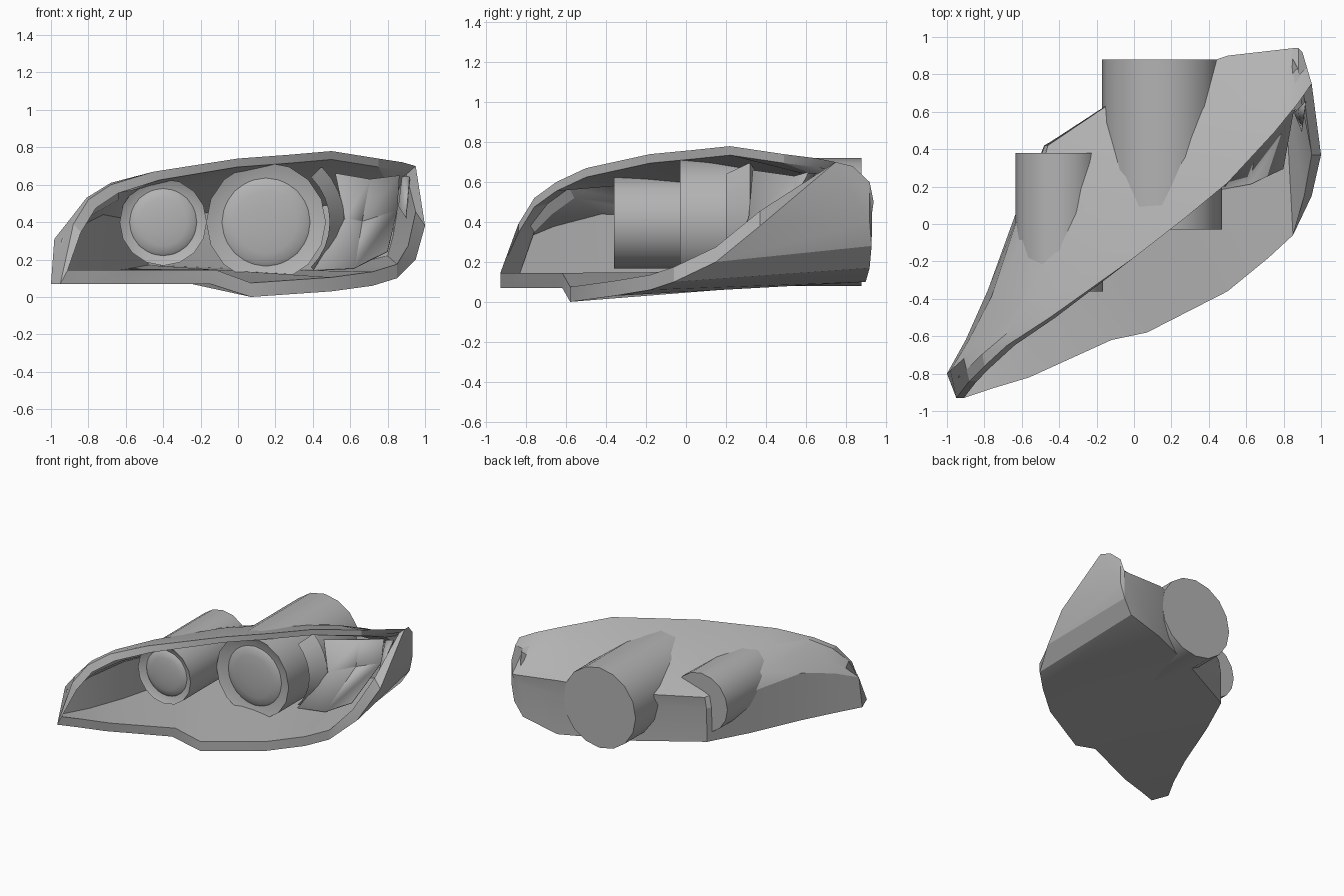
import bpy
import bmesh
from math import cos, sin, pi, radians
from mathutils import Vector

cube = bpy.data.objects.get("Cube")
if cube:
    bpy.data.objects.remove(cube, do_unlink=True)

GREY = (0.45, 0.45, 0.45, 1)
material = bpy.data.materials.new("plain grey")
material.use_nodes = True
material.diffuse_color = GREY
material.node_tree.nodes["Principled BSDF"].inputs["Base Color"].default_value = GREY


def make_object(name, verts, faces, smooth_angle=30):
    """Create a mesh object, shaded smooth except at sharp edges."""
    mesh = bpy.data.meshes.new(name)
    mesh.from_pydata(verts, [], faces)
    bm = bmesh.new()
    bm.from_mesh(mesh)
    bmesh.ops.remove_doubles(bm, verts=bm.verts, dist=0.0001)
    bmesh.ops.recalc_face_normals(bm, faces=bm.faces)
    bm.to_mesh(mesh)
    bm.free()
    mesh.materials.append(material)
    obj = bpy.data.objects.new(name, mesh)
    bpy.context.collection.objects.link(obj)
    bpy.ops.object.select_all(action="DESELECT")
    obj.select_set(True)
    bpy.context.view_layer.objects.active = obj
    bpy.ops.object.shade_smooth_by_angle(angle=radians(smooth_angle))
    return obj


def loft_faces(rows, columns):
    """Quads between consecutive rows of points."""
    faces = []
    for row in range(rows - 1):
        for col in range(columns - 1):
            a = row * columns + col
            b = a + columns
            faces.append((a, a + 1, b + 1, b))
    return faces


# Housing sections: lower rim, back of floor, back crease, upper rim
sections = [
    [(-.95, -.93, .07), (-1, -.8, .07), (-.91, -.72, .39), (-.88, -.84, .39)],
    [(-.8, -.88, .07), (-.9, -.62, .07), (-.82, -.63, .48), (-.8, -.76, .52)],
    [(-.6, -.82, .07), (-.78, -.35, .08), (-.68, -.52, .56), (-.68, -.65, .6)],
    [(-.15, -.62, .07), (-.62, .09, .1), (-.6, -.1, .52), (-.45, -.5, .67)],
    [(.07, -.58, 0), (-.48, .42, .12), (-.46, .42, .47), (0, -.18, .74)],
    [(.5, -.36, .03), (0, .68, .1), (0, .73, .5), (.27, .03, .76)],
    [(.72, -.18, .06), (.51, .9, .1), (.5, .9, .53), (.5, .22, .78)],
    [(.85, -.06, .1), (.8, .92, .17), (.85, .94, .5), (.75, .49, .74)],
    [(.95, .15, .2), (.87, .93, .28), (.88, .94, .5), (.88, .65, .72)],
    [(1, .37, .38), (.9, .92, .4), (.9, .92, .6), (.95, .75, .7)],
]
inward_x = [.04, .04, .04, .03, 0, 0, 0, 0, -.04, -.05]
inward_yz = [(0, .075), (-.04, .05), (-.04, 0), (-.04, -.04), (0, -.04), (0, -.045)]
outer, inner = [], []
for section, dx in zip(sections, inward_x):
    low, floor, crease, top = map(Vector, section)
    # Upright back wall below the crease, and a bulge in the roof
    wall = floor.lerp(crease, 0.2)
    wall.z = floor.z + 0.75 * (crease.z - floor.z)
    roof = crease.lerp(top, 0.5)
    roof.z += 0.03
    row = [low, floor, wall, crease, roof, top]
    outer += row
    inner += [p + Vector((dx, dy, dz)) for p, (dy, dz) in zip(row, inward_yz)]

count, width = len(sections), len(inward_yz)
total = count * width
skin = loft_faces(count, width)
skin += [tuple(reversed(range(width))), tuple(range(total - width, total))]
lining = [tuple(total + i for i in reversed(face)) for face in skin]
rim = list(range(0, total, width)) + list(range(total - 1, 0, -width))
lip = [(a, b, b + total, a + total) for a, b in zip(rim, rim[1:] + rim[:1])]
make_object("housing_shell", outer + inner, skin + lining + lip, 20)


def lathe(name, centre, profile, sides, start=0, sweep=2 * pi):
    """Turn a (radius, y) profile around a front-to-back axis."""
    verts = []
    for step in range(sides + 1):
        angle = start + sweep * step / sides
        for radius, y in profile:
            verts.append((centre[0] + radius * cos(angle), y,
                          centre[1] + radius * sin(angle)))
    return make_object(name, verts, loft_faces(sides + 1, len(profile)))


def lamp(side, centre, radius, lens_radius, front, back, sides):
    """A closed lamp barrel with a sloped bezel, and its domed lens."""
    seat = front + 0.03
    lathe(side + "_lamp_barrel", centre,
          [(0, back), (radius, back), (radius, front),
           (lens_radius, seat), (0, seat)], sides)
    dome = [(lens_radius * cos(pi * k / 8), seat - 0.03 * sin(pi * k / 8))
            for k in range(5)]
    lathe(side + "_lamp_lens", centre, dome, 24)


lamp("small", (-.4, .4), .233, .18, -.36, .38, 16)
lamp("large", (.15, .4), .32, .236, -.03, .88, 16)

# Flared divider hugging the outer side of the large lamp
lathe("lamp_divider", (.15, .4), [(.34, .2), (.42, .32), (.34, .36)],
      8, start=-pi / 4, sweep=pi / 2)

# Faceted side reflector filling the outer corner
reflector_points = [
    (.4, .18, .14), (.57, .32, .42), (.52, .34, .66),
    (.62, .22, .15), (.66, .55, .4), (.7, .55, .63),
    (.8, .3, .24), (.85, .6, .46), (.86, .62, .65),
]
reflector = make_object("side_reflector", reflector_points, loft_faces(3, 3), 10)
reflector.modifiers.new("plate thickness", "SOLIDIFY").thickness = 0.01

# Slim upright strip beside the reflector
strip = make_object(
    "reflector_end_strip",
    [(.86, .6, .48), (.9, .5, .42), (.92, .66, .64), (.88, .62, .64)],
    [(0, 1, 2, 3)])
strip.modifiers.new("strip thickness", "SOLIDIFY").thickness = 0.01
